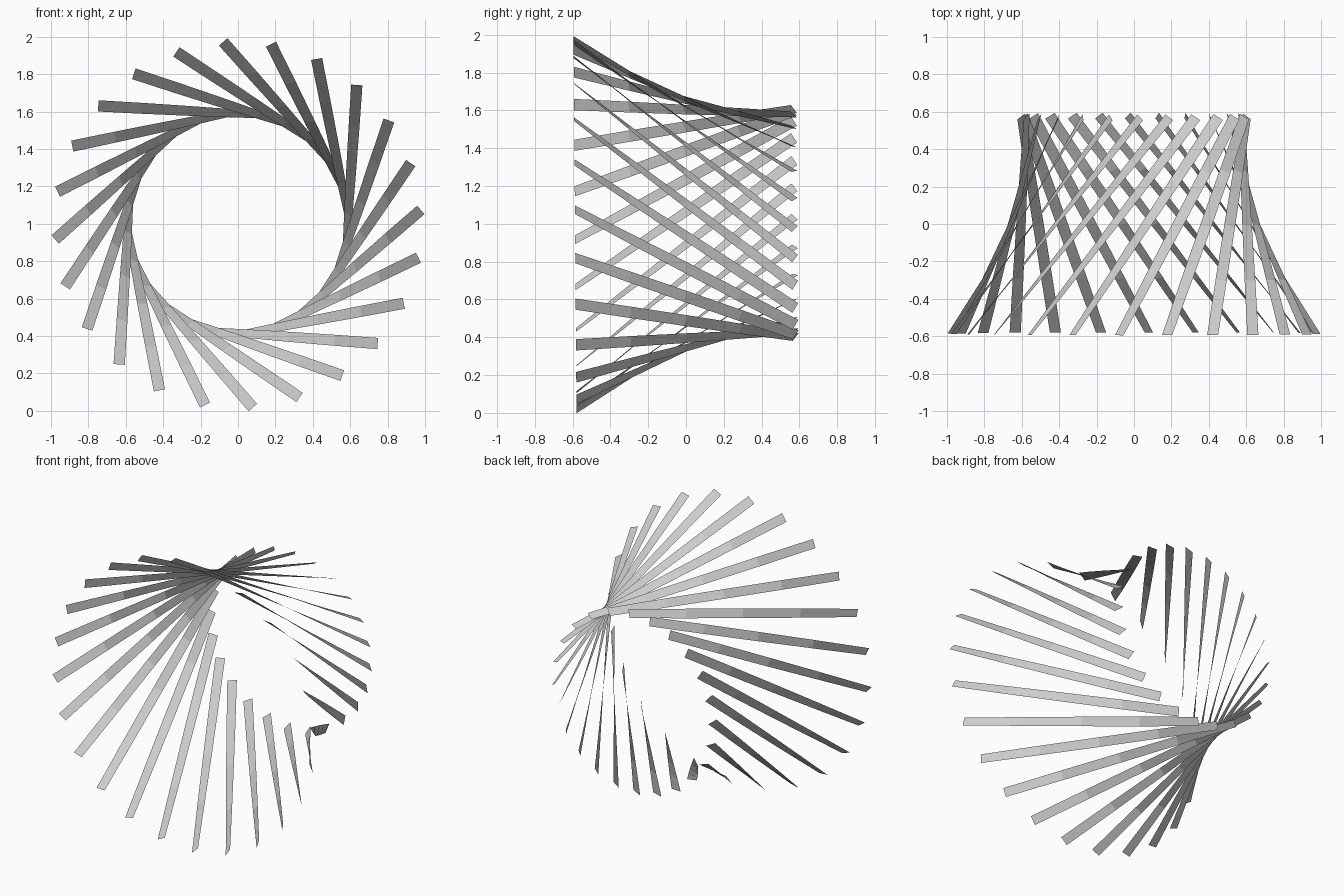
import bpy
from math import radians, hypot, sin, cos
from mathutils import Matrix

if "Cube" in bpy.data.objects:
    bpy.data.objects.remove(bpy.data.objects["Cube"])

COUNT = 24          # slats around the ring
RING = 0.585        # distance of every slat from the ring axis
HALF = 0.03         # half the slat width
TWIST = radians(55) # twist from front to back end
STEPS = 4           # segments along a slat
S0, Y0 = -0.787, -0.587   # front end: tangential offset, depth
S1, Y1 = 0.15, 0.575      # back end

# one slat: a flat strip twisting along its length
length = hypot(S1 - S0, Y1 - Y0)
ds, dy = (S1 - S0) / length, (Y1 - Y0) / length
verts, faces = [], []
for k in range(STEPS + 1):
    t = k / STEPS
    s, y = S0 + t * (S1 - S0), Y0 + t * (Y1 - Y0)
    side, up = HALF * sin(TWIST * t), HALF * cos(TWIST * t)
    for sign in (1, -1):
        verts.append((s + sign * side * dy, y - sign * side * ds, RING + sign * up))
    if k:
        n = 2 * k
        faces.append((n - 2, n - 1, n + 1, n))
mesh = bpy.data.meshes.new("twisted_slat")
mesh.from_pydata(verts, [], faces)
mesh.update()

# ring of slats around the y axis, leaning very slightly forward
lean = Matrix.Translation((0, 0, 1)) @ Matrix.Rotation(0.008, 4, 'X')
for i in range(COUNT):
    slat = bpy.data.objects.new(f"slat_{i + 1:02d}", mesh)
    slat.matrix_world = lean @ Matrix.Rotation(radians(3.75 + i * 360 / COUNT), 4, 'Y')
    bpy.context.collection.objects.link(slat)
